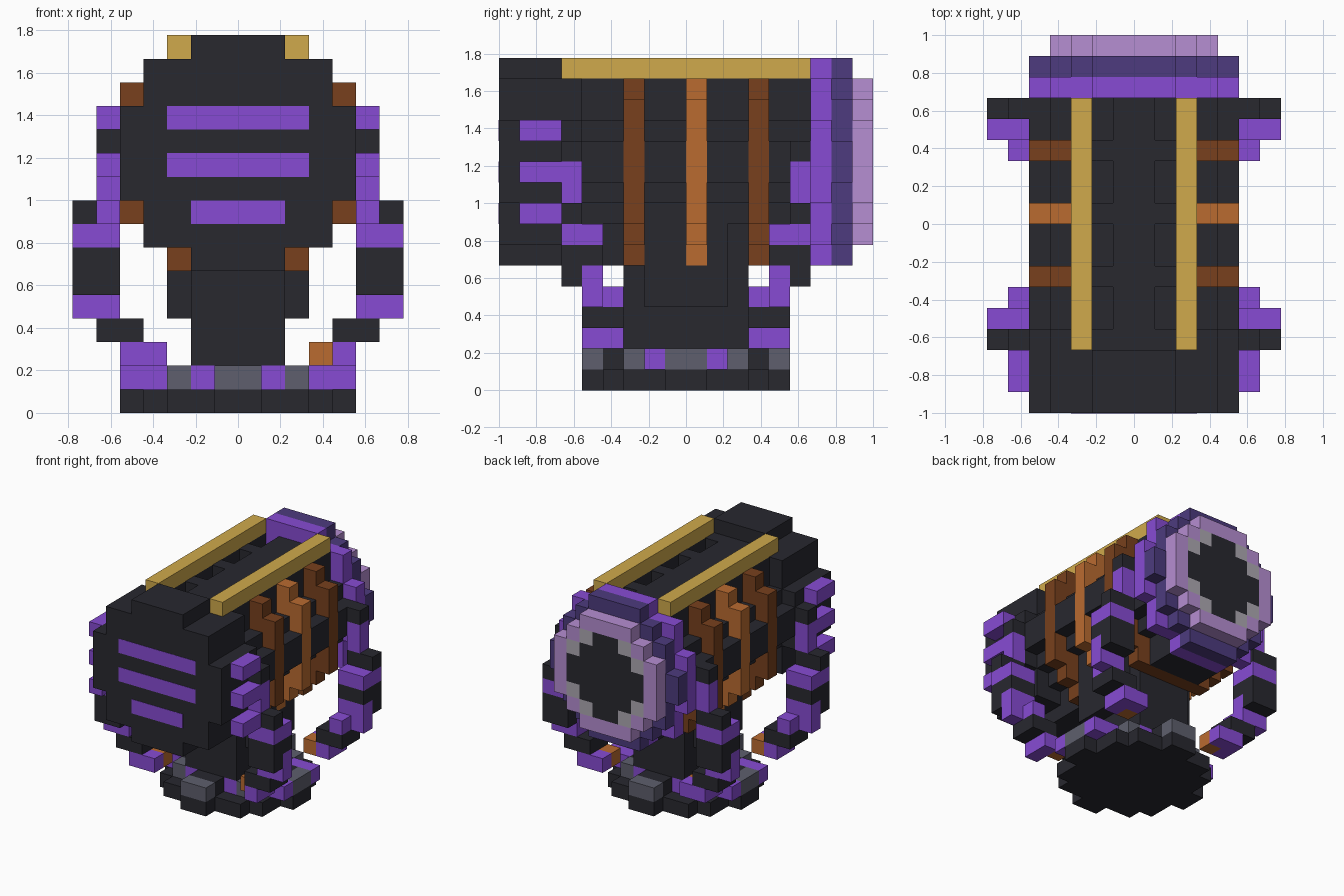
import bpy
import bmesh
from mathutils import Vector

cube = bpy.data.objects.get("Cube")
if cube:
    bpy.data.objects.remove(cube, do_unlink=True)

U = 1 / 9      # edge of one block
AXIS = 11      # barrel axis height in blocks

PALETTE = {
    "charcoal": "28282f", "purple": "874bd4", "deep purple": "4d3b7e",
    "lilac": "b68ed2", "gold": "d0aa4c", "dark brown": "78401d",
    "copper": "ba6b30", "steel": "5e5f6d", "pale grey": "aea9b2",
}


def linear(c):
    return c / 12.92 if c <= 0.04045 else ((c + 0.055) / 1.055) ** 2.4


def make_material(name, code):
    rgb = [linear(v / 255) for v in bytes.fromhex(code)]
    m = bpy.data.materials.new(name)
    m.use_nodes = True
    m.diffuse_color = (*rgb, 1)
    bsdf = m.node_tree.nodes["Principled BSDF"]
    bsdf.inputs["Base Color"].default_value = (*rgb, 1)
    bsdf.inputs["Roughness"].default_value = 0.8
    return m


MATS = {n: make_material(n, c) for n, c in PALETTE.items()}
blocks = {}    # block cell -> (part, colour)


def box(part, color, xs, ys, zs):
    for x in range(*xs):
        for y in range(*ys):
            for z in range(*zs):
                blocks[x, y, z] = (part, color)


def both(part, color, xs, ys, zs):
    """A box and its mirror image across x."""
    box(part, color, xs, ys, zs)
    box(part, color, (-xs[1], -xs[0]), ys, zs)


def disc(part, color, ys, halves, top=None):
    """Stepped disc on the barrel axis; halves = half widths from middle outward."""
    for i, h in enumerate(halves):
        for z in (AXIS + i, AXIS - 1 - i):
            if top is None or z < top:
                box(part, color, (-h, h), ys, (z, z + 1))


ROUND = (5, 5, 4, 4, 2)
FULL = (5, 5, 5, 4, 3)

# Base plate, and the smaller studded rim above it
for z, part, halves in ((0, "base_plate", (5, 4, 4, 3, 1)), (1, "base_rim", (4, 3, 2, 1))):
    for d, h in enumerate(halves):
        for y in (d, -d - 1):
            box(part, "charcoal", (-h, h), (y, y + 1), (z, z + 1))
for s in (False, True):
    def rim(color, xs, a, b):
        both("base_rim", color, xs, (a, b) if s else (-b, -a), (1, 2))
    rim("steel", (0, 1), 4, 5)
    rim("purple", (1, 2), 2, 3)
    rim("steel", (2, 3), 2, 3)
    rim("purple", (3, 5), 1, 2)
    rim("steel", (4, 5), 0, 1)

# Pedestal
box("pedestal", "charcoal", (-2, 2), (-3, 3), (2, 8))
box("pedestal", "charcoal", (-3, 3), (-2, 2), (4, 8))

# Barrel core, keel and front collar
disc("barrel", "charcoal", (-6, 6), (5, 4, 3, 1))
box("barrel", "charcoal", (-2, 2), (-5, 6), (6, 8))
disc("front_collar", "charcoal", (-6, -5), ROUND, top=15)

# Hoops around the barrel
HOOPS = ((-3, "dark brown"), (0, "copper"), (3, "dark brown"))
for y, color in HOOPS:
    disc("hoops", color, (y, y + 1), FULL, top=15)
    box("barrel", "charcoal", (-2, 2), (y, y + 1), (14, 15))

# Front cap and top rails
disc("front_cap", "charcoal", (-9, -6), ROUND)
both("top_rails", "gold", (2, 3), (-6, 6), (15, 16))
both("top_rails", "charcoal", (2, 3), (-6, 6), (14, 15))
for y, color in HOOPS:
    both("hoops", color, (2, 3), (y, y + 1), (14, 15))

# Rear flanges and lens
disc("rear_flange", "purple", (6, 7), ROUND)
disc("rear_ring", "deep purple", (7, 8), (5, 4, 4, 3, 2))
disc("lens_rim", "lilac", (8, 9), (4, 4, 3, 2))
disc("lens", "charcoal", (8, 9), (3, 3, 2))
for z in (AXIS + 1, AXIS - 2):
    both("lens", "pale grey", (2, 3), (8, 9), (z, z + 1))
for z in (AXIS + 2, AXIS - 3):
    both("lens", "pale grey", (1, 2), (8, 9), (z, z + 1))

# Four striped arms curling from the barrel down to the base
for rear in (False, True):
    def arm(color, xs, a, b, zs):
        both("rear_arms" if rear else "front_arms", color, xs,
             (a, b) if rear else (-b, -a), zs)
    arm("charcoal", (5, 6), 5, 6, (11, 12))
    arm("purple", (5, 6), 5, 6, (9, 11))
    arm("charcoal", (5, 7), 5, 6, (8, 9))
    arm("purple", (5, 7), 4, 6, (7, 8))
    arm("charcoal", (5, 7), 5, 6, (5, 7))
    arm("charcoal", (5, 7), 4, 5, (6, 7))
    arm("purple", (5, 7), 4, 5, (4, 6))
    arm("purple", (5, 6), 3, 4, (4, 5))
    arm("charcoal", (4, 6), 3, 5, (3, 4))
    arm("purple", (3, 5), 3, 5, (2, 3))
    arm("copper", (3, 4), 3, 4, (2, 3))
del blocks[3, -5, 2]

# Gripping tips beside the front cap
for z in (8, 10, 12):
    both("arm_tips", "purple", (5, 6), (-8, -6), (z, z + 1))

# Turn the exposed block sides of each part into a mesh
DIRS = [Vector(d) for d in ((1, 0, 0), (-1, 0, 0), (0, 1, 0),
                            (0, -1, 0), (0, 0, 1), (0, 0, -1))]
for part in sorted({p for p, _ in blocks.values()}):
    bm = bmesh.new()
    used = []
    for cell, (owner, color) in blocks.items():
        if owner != part:
            continue
        if color not in used:
            used.append(color)
        mid = Vector(cell) + Vector((0.5, 0.5, 0.5))
        for d in DIRS:
            if tuple(int(c + k) for c, k in zip(cell, d)) in blocks:
                continue
            a = Vector((d.y, d.z, d.x)) / 2
            b = d.cross(a)
            ring = (-a - b, a - b, a + b, b - a)
            face = bm.faces.new([bm.verts.new((mid + d / 2 + r) * U) for r in ring])
            face.material_index = used.index(color)
    bmesh.ops.remove_doubles(bm, verts=bm.verts, dist=0.001)
    mesh = bpy.data.meshes.new(part)
    bm.to_mesh(mesh)
    bm.free()
    for color in used:
        mesh.materials.append(MATS[color])
    bpy.context.collection.objects.link(bpy.data.objects.new(part, mesh))

# Purple slots on the front cap
for name, half, z in (("upper_slot", 3, 12), ("middle_slot", 3, 10), ("lower_slot", 2, 8)):
    bpy.ops.mesh.primitive_cube_add(size=1, location=(0, -1, (z + 0.5) * U))
    slot = bpy.context.object
    slot.name = name
    slot.scale = (2 * half * U, 0.004, U)
    slot.data.materials.append(MATS["purple"])
